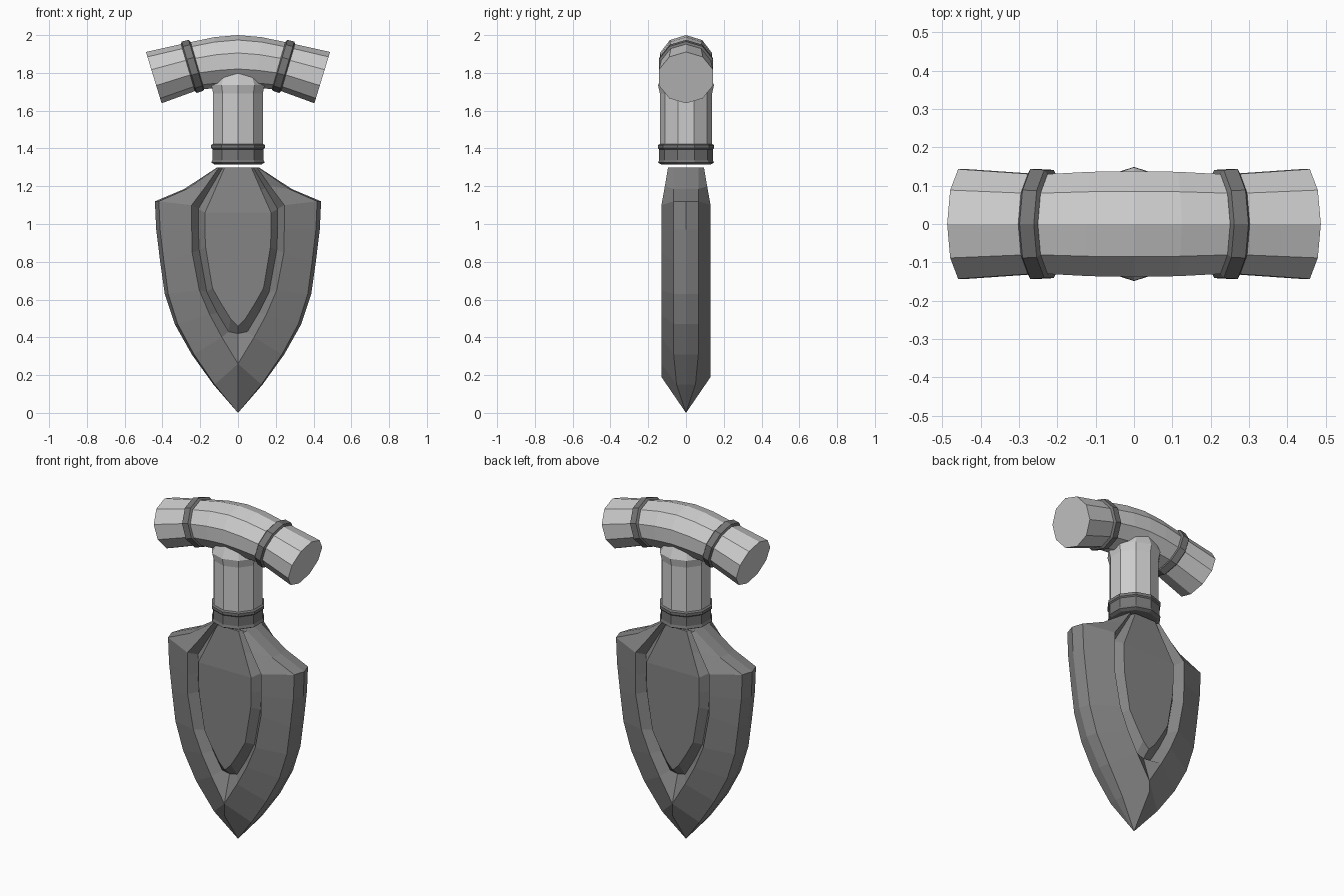
import bpy, bmesh, math
from mathutils import Vector

if "Cube" in bpy.data.objects:
    bpy.data.objects.remove(bpy.data.objects["Cube"])

SIDES = 10


def paint(name, value):
    m = bpy.data.materials.new(name)
    m.diffuse_color = (value, value, value, 1)
    m.use_nodes = True
    m.node_tree.nodes["Principled BSDF"].inputs["Base Color"].default_value = m.diffuse_color
    return m


HANDLE = paint("handle_grey", 0.52)
BAND = paint("band_grey", 0.18)
BLADE = paint("blade_grey", 0.23)


def finish(name, bm, mat):
    bmesh.ops.recalc_face_normals(bm, faces=bm.faces)
    me = bpy.data.meshes.new(name)
    bm.to_mesh(me)
    bm.free()
    me.materials.append(mat)
    ob = bpy.data.objects.new(name, me)
    bpy.context.collection.objects.link(ob)
    return ob


def tube(name, sections, mat):
    """Loft ten-sided rings; each section is (centre, up, side, radius)."""
    bm = bmesh.new()
    rings = []
    for c, u, v, r in sections:
        ring = []
        for k in range(SIDES):
            t = 2 * math.pi * k / SIDES
            ring.append(bm.verts.new(Vector(c) + r * (math.cos(t) * Vector(u) + math.sin(t) * Vector(v))))
        rings.append(ring)
    for a, b in zip(rings, rings[1:]):
        for k in range(SIDES):
            j = (k + 1) % SIDES
            bm.faces.new((a[k], a[j], b[j], b[k]))
    bm.faces.new(rings[0])
    bm.faces.new(rings[-1])
    return finish(name, bm, mat)


def bar_section(x, z, tilt, r):
    a = math.radians(tilt)
    return ((x, 0, z), (math.sin(a), 0, math.cos(a)), (0, 1.06, 0), r)


def post_section(z, r):
    return ((0, 0, z), (0, 1, 0), (1, 0, 0), r)


# Crossbar: bent grip with flared ends
half = [(0.11, 1.855, 6, 0.135), (0.24, 1.835, 16.5, 0.128), (0.446, 1.775, 17, 0.142)]
path = [(-x, z, -t, r) for x, z, t, r in reversed(half)] + [(0, 1.863, 0, 0.137)] + half
tube("crossbar", [bar_section(*p) for p in path], HANDLE)

# Bands around the crossbar
for side, label in ((-1, "left"), (1, "right")):
    a = math.radians(16.5)
    secs = []
    for off, r in ((-0.026, 0.128), (-0.019, 0.14), (0.019, 0.142), (0.026, 0.131)):
        x, z = 0.24 + off * math.cos(a), 1.835 - off * math.sin(a)
        secs.append(bar_section(side * x, z, side * 16.5, r))
    tube(label + "_band", secs, BAND)

# Upright stem and its collar
tube("stem", [post_section(*p) for p in ((1.34, 0.138), (1.69, 0.138), (1.735, 0.148), (1.80, 0.12))], HANDLE)
tube("collar", [post_section(*p) for p in (
    (1.315, 0.13), (1.325, 0.148), (1.34, 0.142), (1.395, 0.142),
    (1.402, 0.149), (1.418, 0.149), (1.424, 0.138))], BAND)

# Blade: one quarter lofted from rim, edge, ridge, groove and panel lines (x, z, depth)
rim = [(.11, 1.3), (.285, 1.185), (.44, 1.12), (.433, .97), (.412, .8),
       (.388, .63), (.335, .47), (.245, .31), (.13, .15), (0, 0)]
edge_depth = [.065] * 8 + [.05, 0]
edge = [(x * .952, z, y) for (x, z), y in zip(rim, edge_depth)]
ridge = [(.10, 1.3, .095), (.17, 1.2, .112), (.245, 1.1, .13), (.245, .97, .13), (.243, .85, .13),
         (.205, .65, .13), (.15, .52, .13), (.085, .40, .13), (0, .26, .13), (0, .19, .13)]
groove = [(.08, 1.3, .07), (.145, 1.19, .075), (.21, 1.08, .08), (.21, .97, .08), (.205, .86, .08),
          (.165, .64, .08), (.11, .53, .08), (.05, .43, .08), (0, .42, .08)]
panel = [(.07, 1.3, .095), (.122, 1.18, .11), (.175, 1.06, .125), (.175, .97, .125), (.172, .88, .125),
         (.135, .66, .125), (.09, .58, .125), (.04, .50, .125), (0, .46, .125)]

bm = bmesh.new()
lines = [[(x, z, 0) for x, z in rim], edge, ridge, groove, panel, [(0, z, y) for x, z, y in panel]]
grid = [[bm.verts.new((x, -y, z)) for x, z, y in line] for line in lines]
for a, b in zip(grid, grid[1:]):
    for i in range(min(len(a), len(b)) - 1):
        bm.faces.new((a[i], a[i + 1], b[i + 1], b[i]))
bm.faces.new([line[0] for line in grid] + [bm.verts.new((0, 0, 1.3))])
bmesh.ops.remove_doubles(bm, verts=bm.verts, dist=0.0005)
# Mirror the quarter across both axes
for axis in (0, 1):
    copy = bmesh.ops.duplicate(bm, geom=bm.verts[:] + bm.edges[:] + bm.faces[:])["geom"]
    for v in copy:
        if isinstance(v, bmesh.types.BMVert):
            v.co[axis] *= -1
    bmesh.ops.remove_doubles(bm, verts=bm.verts, dist=0.0005)
finish("blade", bm, BLADE)
